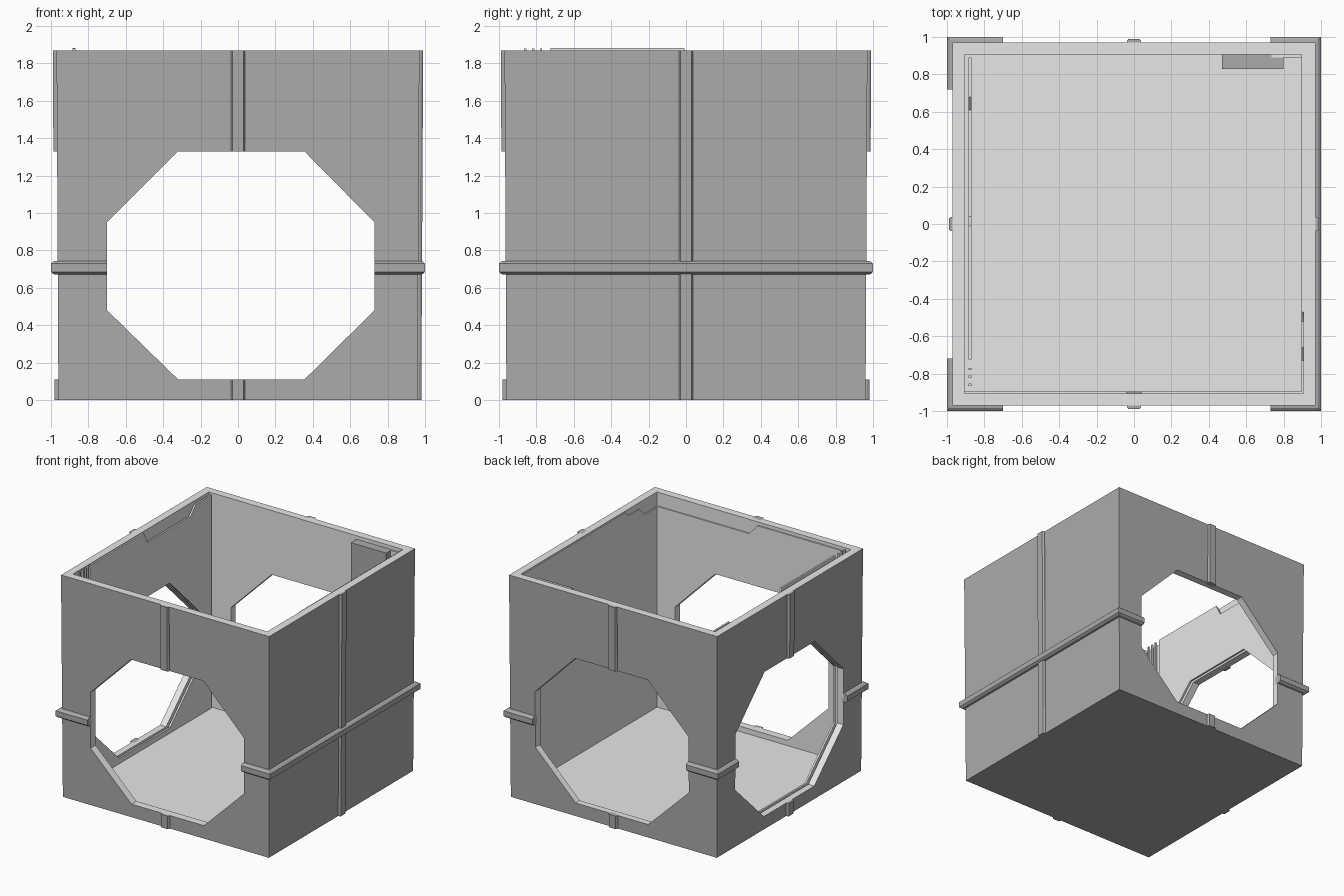
import bpy, bmesh, math
from mathutils import Matrix

cube = bpy.data.objects.get("Cube")
if cube:
    bpy.data.objects.remove(cube)


def material(name, value):
    m = bpy.data.materials.new(name)
    m.use_nodes = True
    color = (value, value, value, 1)
    m.diffuse_color = color
    m.node_tree.nodes["Principled BSDF"].inputs["Base Color"].default_value = color
    return m


LIGHT = material("light grey", 0.8)
DARK = material("mid grey", 0.41)


def finish(name, bm, mat):
    bmesh.ops.recalc_face_normals(bm, faces=bm.faces)
    mesh = bpy.data.meshes.new(name)
    bm.to_mesh(mesh)
    bm.free()
    mesh.materials.append(mat)
    obj = bpy.data.objects.new(name, mesh)
    bpy.context.scene.collection.objects.link(obj)
    return obj


def loft(name, sections, mat):
    """Stack of square sections given as (half width, height)."""
    bm = bmesh.new()
    rings = [[bm.verts.new((sx * h, sy * h, z)) for sx, sy in
              ((-1, -1), (1, -1), (1, 1), (-1, 1))] for h, z in sections]
    for low, high in zip(rings, rings[1:]):
        for i in range(4):
            j = (i + 1) % 4
            bm.faces.new((low[i], low[j], high[j], high[i]))
    bm.faces.new(rings[0])
    bm.faces.new(rings[-1])
    return finish(name, bm, mat)


def prism(name, outline, axis, start, end, mat):
    """Outline of (sideways, height) points pushed along x or y."""
    bm = bmesh.new()
    place = (lambda u, z: (start, u, z)) if axis == "x" else (lambda u, z: (u, start, z))
    face = bm.faces.new([bm.verts.new(place(u, z)) for u, z in outline])
    out = bmesh.ops.extrude_face_region(bm, geom=[face])
    d = end - start
    bmesh.ops.translate(bm, vec=(d, 0, 0) if axis == "x" else (0, d, 0),
                        verts=[v for v in out["geom"] if isinstance(v, bmesh.types.BMVert)])
    return finish(name, bm, mat)


def rib(name, z0, z1, angle):
    """Upright rib on the front wall, turned to the wanted wall."""
    bm = bmesh.new()
    rings = []
    for z in (z0, z1):
        tip = -0.98 - 0.01 * z / 1.87
        rings.append([bm.verts.new((x, y, z)) for x, y in
                      ((-0.038, -0.94), (-0.038, tip + 0.012), (-0.03, tip),
                       (0.03, tip), (0.038, tip + 0.012), (0.038, -0.94))])
    for i in range(6):
        j = (i + 1) % 6
        bm.faces.new((rings[0][i], rings[0][j], rings[1][j], rings[1][i]))
    bm.faces.new(rings[0])
    bm.faces.new(rings[1])
    bmesh.ops.transform(bm, matrix=Matrix.Rotation(angle, 4, "Z"), verts=bm.verts)
    return finish(name, bm, DARK)


def cut(obj, cutters):
    bpy.context.view_layer.objects.active = obj
    for c in cutters:
        mod = obj.modifiers.new("cut", "BOOLEAN")
        mod.operation = "DIFFERENCE"
        mod.solver = "EXACT"
        mod.object = c
        bpy.ops.object.modifier_apply(modifier=mod.name)


def octagon(left, right, flat_left, flat_right):
    return [(flat_left, 0.11), (flat_right, 0.11), (right, 0.48), (right, 0.95),
            (flat_right, 1.33), (flat_left, 1.33), (left, 0.95), (left, 0.48)]


# Cutters for the room, the band core and the octagonal openings
room = loft("room_cutter", [(0.905, 0.065), (0.905, 2.5)], LIGHT)
core = loft("core_cutter", [(0.94, 0.3), (0.94, 1.2)], DARK)
through = prism("front_back_cutter", octagon(-0.7, 0.73, -0.32, 0.355), "y", -1.3, 1.3, LIGHT)
side = prism("right_cutter", octagon(-0.72, 0.72, -0.335, 0.335), "x", -1.3, -0.3, LIGHT)

# Open-topped box with slightly flared walls
shell = loft("box_shell", [(0.96, 0), (0.97, 1.87)], LIGHT)
cut(shell, [room, through, side])
shell.data.materials.clear()
shell.data.materials.append(LIGHT)
shell.data.materials.append(DARK)
for p in shell.data.polygons:
    outside = any(abs(p.normal[k]) > 0.9 and abs(p.center[k]) > 0.945 for k in (0, 1))
    p.material_index = int(outside or (p.normal.z < -0.9 and p.center.z < 0.01))

# Horizontal band around the outside
band = loft("outer_band", [(0.955, 0.67), (0.985, 0.673), (1, 0.685),
                           (1, 0.73), (0.985, 0.742), (0.955, 0.745)], DARK)
cut(band, [core, through, side])

# Upright ribs: split around openings, unbroken on the solid wall
for wall, angle in (("front", 0), ("back", math.pi), ("right", -math.pi / 2)):
    rib(wall + "_lower_rib", 0, 0.11, angle)
    rib(wall + "_upper_rib", 1.33, 1.87, angle)
rib("left_rib", 0, 1.87, math.pi / 2)

# Thin inner wall linings with stepped top edges
floor = 0.06
right_lining = prism("right_lining", [
    (-0.725, floor), (0.89, floor), (0.89, 1.86), (0.68, 1.86), (0.61, 1.785),
    (0.04, 1.785), (-0.01, 1.882), (-0.725, 1.882)], "x", -0.885, -0.87, LIGHT)
cut(right_lining, [side])
front_lining = prism("front_lining", [
    (-0.91, floor), (0.91, floor), (0.91, 1.755), (0.04, 1.755),
    (-0.04, 1.842), (-0.91, 1.842)], "y", -0.92, -0.895, LIGHT)
cut(front_lining, [through])
prism("left_lining", [
    (-0.91, floor), (0.91, floor), (0.91, 1.865), (-0.47, 1.865), (-0.52, 1.82),
    (-0.66, 1.82), (-0.73, 1.75), (-0.91, 1.75)], "x", 0.92, 0.895, LIGHT)
prism("back_lining", [(0.735, floor), (0.91, floor), (0.91, 1.84), (0.735, 1.84)],
      "y", 0.89, 0.92, LIGHT)

# Narrow upright slats beside the right lining
for i in range(3):
    y = -0.865 + 0.042 * i
    prism("slat_%d" % (i + 1), [(y, floor), (y + 0.012, floor), (y + 0.012, 1.88), (y, 1.88)],
          "x", -0.885, -0.87, LIGHT)

# Small box fixed to the back wall
prism("wall_box", [(0.47, 1.5), (0.8, 1.5), (0.8, 1.84), (0.47, 1.84)], "y", 0.83, 0.91, DARK)

for c in (room, core, through, side):
    bpy.data.objects.remove(c)
